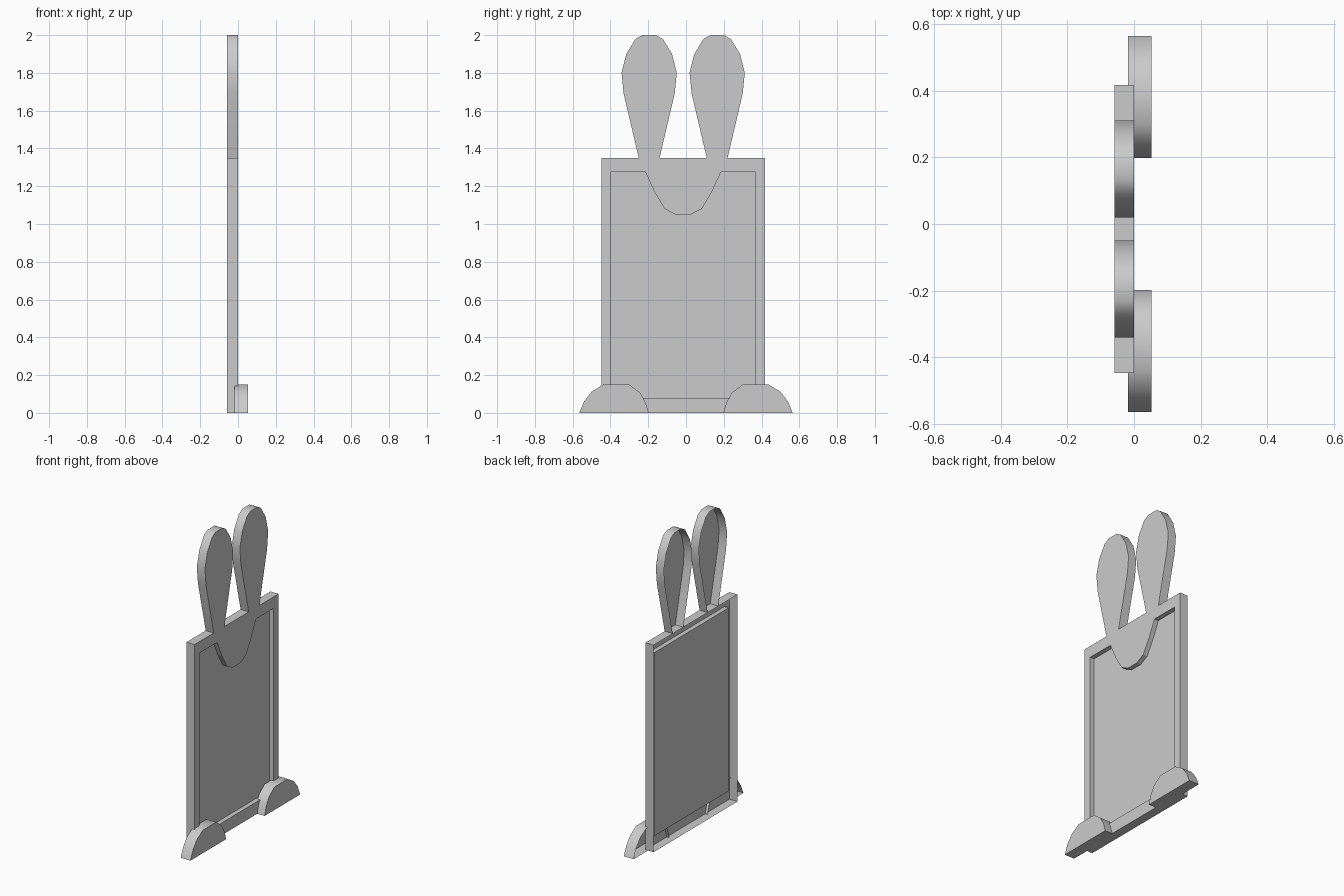
import bpy, bmesh, math

if "Cube" in bpy.data.objects:
    bpy.data.objects.remove(bpy.data.objects["Cube"])

MID = -0.015            # centre line of board and ears in y
BACK, RECESS = -0.058, -0.03


def finish(name, bm, angle=None):
    bmesh.ops.remove_doubles(bm, verts=bm.verts, dist=1e-5)
    me = bpy.data.meshes.new(name)
    bm.to_mesh(me)
    bm.free()
    ob = bpy.data.objects.new(name, me)
    bpy.context.collection.objects.link(ob)
    if angle:
        bpy.ops.object.select_all(action='DESELECT')
        ob.select_set(True)
        bpy.context.view_layer.objects.active = ob
        bpy.ops.object.shade_smooth_by_angle(angle=math.radians(angle))
    return ob


def ring(bm, pts, x):
    return [bm.verts.new((x, y, z)) for y, z in pts]


def walls(bm, a, b):
    """Side faces running from ring a to ring b."""
    n = len(a)
    for i in range(n):
        j = (i + 1) % n
        bm.faces.new((a[i], b[i], b[j], a[j]))


def open_shell(name, pts, front, back):
    """Front cap plus side walls, left open at the back."""
    bm = bmesh.new()
    f = ring(bm, pts, front)
    b = ring(bm, pts, back)
    bm.faces.new(f)
    walls(bm, f, b)
    return finish(name, bm, 40)


def mirrored(half, centre):
    """Half profile listed bottom to top, mirrored to a counter-clockwise loop."""
    return [(centre + y, z) for y, z in half] + [(centre - y, z) for y, z in reversed(half)]


def rect(hw, z0, z1):
    return [(MID - hw, z0), (MID + hw, z0), (MID + hw, z1), (MID - hw, z1)]


# Board frame: bordered front face with outer walls, open at the back
outer = rect(0.4325, 0, 1.35)
bib = [(0.20, 1.275), (0.152, 1.17), (0.098, 1.08), (0.04, 1.05)]
opening = rect(0.382, 0.08, 1.275)
opening = opening[:3] + [(MID + y, z) for y, z in bib] \
    + [(MID - y, z) for y, z in reversed(bib)] + opening[3:]

bm = bmesh.new()
o = ring(bm, outer, 0)
p = ring(bm, opening, 0)
edges = [bm.edges.new((r[i], r[(i + 1) % len(r)])) for r in (o, p) for i in range(len(r))]
bmesh.ops.triangle_fill(bm, edges=edges, use_beauty=True, normal=(1, 0, 0))
for f in bm.faces:
    f.normal_update()
    if f.normal.x < 0:
        f.normal_flip()
walls(bm, o, ring(bm, outer, BACK))
# Recess walls, following the rounded neckline
walls(bm, ring(bm, opening, RECESS), p)
finish("board_frame", bm)

# Recessed panel, with the top wall that closes it behind the neckline
bm = bmesh.new()
bm.faces.new(ring(bm, rect(0.382, 0.08, 1.275), RECESS))
bm.faces.new([bm.verts.new((x, MID + y, 1.275)) for x, y in
              ((RECESS, -0.2), (RECESS, 0.2), (0, 0.2), (0, -0.2))])
finish("inset_panel", bm)

# Ears
ear = [(0.055, 1.35), (0.135, 1.69), (0.146, 1.80), (0.121, 1.90), (0.072, 1.98), (0.035, 2.0)]
for side, s in (("left", -1), ("right", 1)):
    open_shell(side + "_ear", mirrored(ear, MID + s * 0.18), 0, BACK)

# Feet: rounded blocks standing in front of the board
foot = [(0.198, 0), (0.565, 0), (0.54, 0.06), (0.50, 0.112), (0.437, 0.15),
        (0.30, 0.15), (0.242, 0.106), (0.214, 0.055)]
for side, s in (("left", -1), ("right", 1)):
    pts = [(s * y, z) for y, z in foot]
    open_shell(side + "_foot", pts if s > 0 else pts[::-1], 0.053, -0.018)
